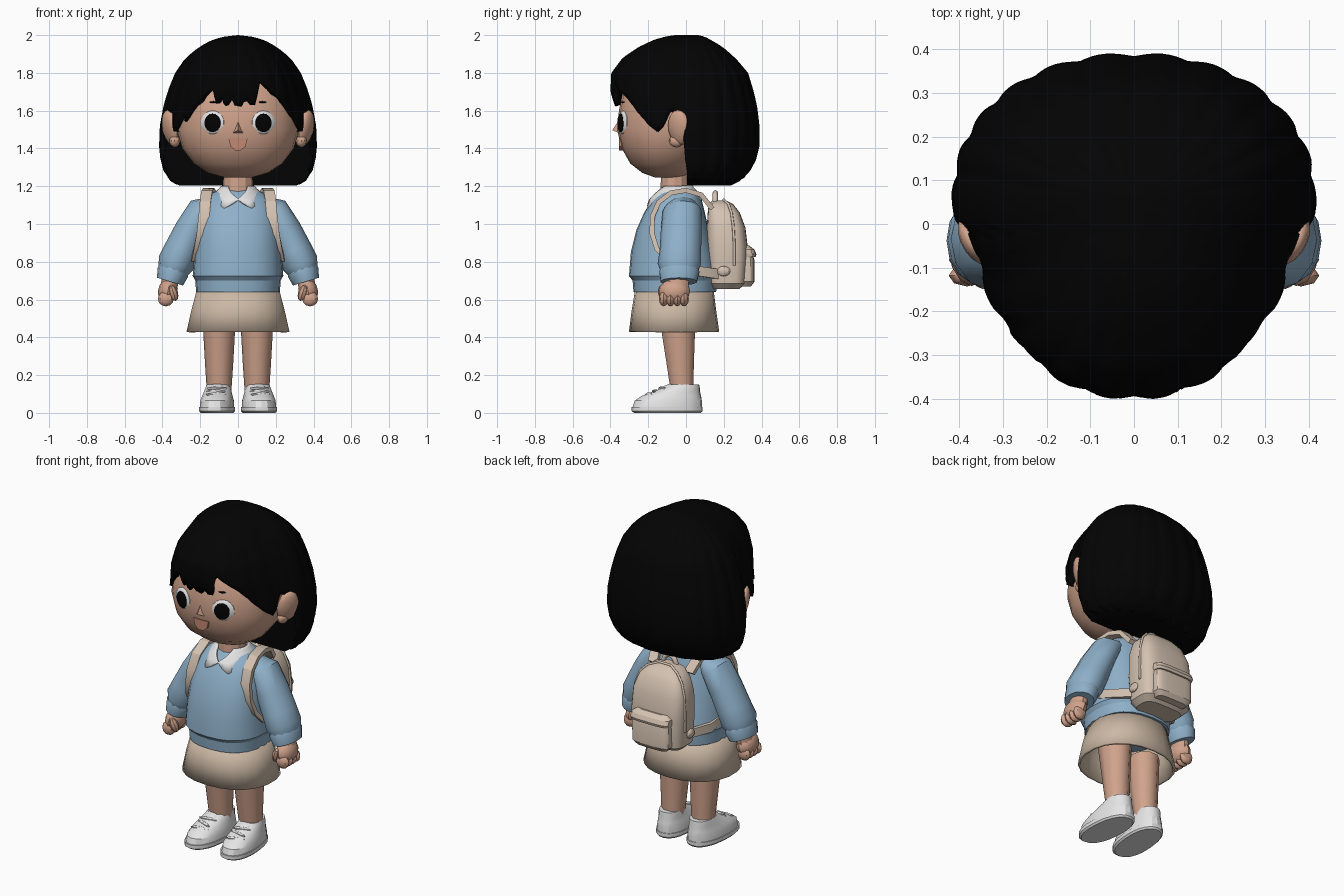
import bpy, bmesh, math
from math import sin, cos, pi, radians
from mathutils import Vector

if "Cube" in bpy.data.objects:
    bpy.data.objects.remove(bpy.data.objects["Cube"])

def material(name, r, g, b):
    m = bpy.data.materials.new(name)
    m.use_nodes = True
    m.diffuse_color = (r, g, b, 1)
    node = m.node_tree.nodes["Principled BSDF"]
    node.inputs["Base Color"].default_value = (r, g, b, 1)
    node.inputs["Roughness"].default_value = 0.8
    return m

SKIN = material("skin", .63, .365, .26)
HAIR = material("black hair", .001, .001, .001)
BLUE = material("blue knit", .27, .43, .58)
SAND = material("sand skirt", .6, .48, .375)
PACK = material("beige canvas", .66, .54, .44)
WHITE = material("white", .78, .78, .78)
LIP = material("mouth pink", .55, .25, .17)

def make(name, verts, faces, mat, angle=28, closed=True):
    mesh = bpy.data.meshes.new(name)
    mesh.from_pydata([tuple(v) for v in verts], [], faces)
    bm = bmesh.new()
    bm.from_mesh(mesh)
    bmesh.ops.remove_doubles(bm, verts=bm.verts, dist=0.0005)
    if closed:
        bmesh.ops.recalc_face_normals(bm, faces=bm.faces)
    bm.to_mesh(mesh)
    bm.free()
    mesh.materials.append(mat)
    ob = bpy.data.objects.new(name, mesh)
    bpy.context.collection.objects.link(ob)
    bpy.ops.object.select_all(action='DESELECT')
    ob.select_set(True)
    bpy.context.view_layer.objects.active = ob
    bpy.ops.object.shade_smooth_by_angle(angle=radians(angle))
    return ob

def skin_rings(rings, caps=True):
    n = len(rings[0])
    faces = [(i * n + j, i * n + (j + 1) % n, (i + 1) * n + (j + 1) % n, (i + 1) * n + j)
             for i in range(len(rings) - 1) for j in range(n)]
    if caps:
        faces += [tuple(range(n))[::-1], tuple(range((len(rings) - 1) * n, len(rings) * n))]
    return [v for r in rings for v in r], faces

def section(a, z, hx, yf, yb, yc=None, e=2.0):
    # point on a rounded cross-section; a = 0 faces the front, +90 degrees is the left side
    yc = (yf + yb) / 2 if yc is None else yc
    s, c = sin(a), cos(a)
    x = math.copysign(abs(s) ** (2 / e), s) * hx
    f = abs(c) ** (2 / e)
    return Vector((x, yc - (yc - yf) * f if c > 0 else yc + (yb - yc) * f, z))

def loft(name, rows, mat, n=20, e=2.0, caps=True, angle=28):
    rings = [[section(2 * pi * j / n, *r, None, e) for j in range(n)] for r in rows]
    return make(name, *skin_rings(rings, caps), mat, angle)

def lerp(table, t):
    # piecewise linear lookup in rows sorted by their first value
    t = min(max(t, table[0][0]), table[-1][0])
    for a, b in zip(table, table[1:]):
        if t <= b[0]:
            k = (t - a[0]) / (b[0] - a[0])
            return [p + (q - p) * k for p, q in zip(a[1:], b[1:])]

def shell(name, profile, top, bottom, mat, n, steps, thick, yc=None, e=2.0, scale=lambda d: 1):
    # hanging sheet whose upper and lower edges vary around the body
    rings = []
    for i in range(steps + 1):
        ring = []
        for j in range(n):
            deg = -180 + 360 * j / n
            hi, lo = top(deg), bottom(deg)
            z = hi + (lo - hi) * (i / steps) ** 1.7
            hx, yf, yb = (v * scale(deg) for v in lerp(profile, z))
            ring.append(section(radians(deg), z, hx, yf, yb, yc, e))
        rings.append(ring)
    verts, faces = skin_rings(rings, False)
    ob = make(name, verts, [f[::-1] for f in faces], mat, 40, False)
    mod = ob.modifiers.new("thickness", 'SOLIDIFY')
    mod.thickness, mod.offset = thick, -1
    return ob

def tube(name, pts, mat, n=10):
    # limb through (x, y, z, radius across, radius front-back)
    rings = []
    for i, p in enumerate(pts):
        a, b = pts[max(i - 1, 0)], pts[min(i + 1, len(pts) - 1)]
        t = Vector((b[0] - a[0], 0, b[2] - a[2])).normalized()
        across = Vector((t.z, 0, -t.x))
        rings.append([Vector(p[:3]) + across * p[3] * cos(2 * pi * j / n)
                      + Vector((0, p[4] * sin(2 * pi * j / n), 0)) for j in range(n)])
    return make(name, *skin_rings(rings), mat, 40)

def ribbon(name, pts, side, thick, mat):
    # flat strap; side is half of its width as a vector
    rings, side = [], Vector(side)
    for i, p in enumerate(pts):
        t = Vector(pts[min(i + 1, len(pts) - 1)]) - Vector(pts[max(i - 1, 0)])
        nrm = t.cross(side).normalized() * thick
        rings.append([Vector(p) + side + nrm, Vector(p) - side + nrm,
                      Vector(p) - side - nrm, Vector(p) + side - nrm])
    return make(name, *skin_rings(rings), mat)

def ball(name, loc, scale, mat, rot=(0, 0, 0), seg=14, rings=9):
    bm = bmesh.new()
    bmesh.ops.create_uvsphere(bm, u_segments=seg, v_segments=rings, radius=1)
    bmesh.ops.scale(bm, vec=scale, verts=bm.verts)
    verts, faces = [v.co.copy() for v in bm.verts], [[v.index for v in f.verts] for f in bm.faces]
    bm.free()
    ob = make(name, verts, faces, mat, 35)
    ob.location, ob.rotation_euler = loc, rot
    return ob

# head, neck and face
loft("head", [(1.245, .07, -.16, -.02), (1.27, .16, -.23, .02), (1.32, .235, -.295, .08),
              (1.4, .295, -.34, .14), (1.5, .325, -.365, .2), (1.6, .325, -.355, .23),
              (1.7, .3, -.335, .23), (1.8, .24, -.27, .2), (1.88, .12, -.15, .1)], SKIN, 24, 2.15)
loft("neck", [(1.08, .085, -.14, .02), (1.3, .075, -.13, .01)], SKIN, 12)
nose = [Vector(p) for p in ((-.034, -.35, 1.478), (.034, -.35, 1.478), (0, -.345, 1.565), (0, -.39, 1.497))]
make("nose", nose, [(0, 1, 3), (1, 2, 3), (2, 0, 3), (0, 2, 1)], SKIN)
lip = [(-.05, 1.452), (.05, 1.452), (.04, 1.41), (.015, 1.39), (-.015, 1.39), (-.04, 1.41)]
make("mouth", *skin_rings([[Vector((x, y, z)) for x, z in lip] for y in (-.356, -.33)]), LIP)
for s, side in ((1, "left"), (-1, "right")):
    turn = (0, 0, s * .34)
    ball(side + "_eye_white", (s * .134, -.331, 1.537), (.066, .02, .063), WHITE, turn)
    ball(side + "_pupil", (s * .135, -.346, 1.535), (.046, .01, .049), HAIR, turn)
    ball(side + "_eyebrow", (s * .13, -.335, 1.645), (.022, .008, .005), HAIR, turn, 8, 5)
    ball(side + "_ear", (s * .358, -.035, 1.51), (.034, .066, .095), SKIN, (0, s * .2, -s * .5))
    ball(side + "_ear_lobe", (s * .335, -.05, 1.44), (.03, .04, .035), SKIN, (0, 0, 0), 10, 6)

# hair: cap with cut fringe, and solid bob behind the ears
HAIR_FORM = [(1.2, .31, -.3, .23), (1.24, .375, -.33, .31), (1.32, .405, -.35, .365),
             (1.42, .415, -.36, .39), (1.52, .41, -.37, .388), (1.62, .392, -.375, .376),
             (1.7, .37, -.4, .358), (1.8, .33, -.395, .328), (1.88, .275, -.335, .26),
             (1.94, .2, -.245, .19), (1.975, .135, -.17, .13), (1.992, .075, -.11, .1), (2.0, .0002, -.06, .065)]
SIDE_EDGE = [(18, 1.75), (27, 1.71), (35, 1.66), (45, 1.58), (52, 1.53), (60, 1.49),
             (65, 1.52), (69, 1.6), (80, 1.58), (83, 1.22), (180, 1.215)]
FRINGE = [(-19, 1.69), (-15, 1.62), (-12, 1.67), (-9, 1.62), (-6, 1.63), (-5, 1.68),
          (-3, 1.63), (3, 1.62), (5, 1.67), (7, 1.63), (12, 1.63), (18, 1.75)]

def hairline(deg):
    if -19 <= deg <= 18:
        return lerp(FRINGE, deg)[0]
    edge = lerp(SIDE_EDGE, abs(deg) + (6 if -45 < deg < 0 else 0))[0]
    return edge + (.012 * sin(radians(deg) * 22) if abs(deg) > 84 else 0)

def locks(deg):
    # shallow strands all round, drawn in where the hair passes in front of the ears
    tuck = lerp([(30, 1), (58, .945), (72, .93), (84, 1), (180, 1)], abs(deg))[0]
    return tuck * (1 + .022 * (abs(sin(radians(deg) * 11)) - .6))

shell("hair_cap", HAIR_FORM, lambda d: 2.0, hairline, HAIR, 180, 20, .03, .06, 2.15, locks)
bob = []
for z in [1.205 + .04 * i for i in range(14)]:
    ring = [section(radians(4 * j), z, *(v * .985 for v in lerp(HAIR_FORM, z)), .06, 2.15) for j in range(90)]
    for p in ring:
        p.y = max(p.y, .005)
    bob.append(ring)
make("hair_bob", *skin_rings(bob), HAIR, 40)

# sweater and collar
loft("sweater_hem", [(.64, .222, -.278, .16), (.705, .226, -.283, .162)], BLUE, 24, 2.4)
loft("sweater_body", [(.695, .222, -.278, .16), (.725, .24, -.302, .172), (.85, .23, -.292, .15),
                      (.97, .218, -.262, .12), (1.06, .205, -.222, .1), (1.12, .185, -.185, .085),
                      (1.16, .145, -.15, .07), (1.185, .09, -.12, .04)], BLUE, 24, 2.4)
shell("shirt_collar", [(1.08, .168, -.224, .095), (1.14, .15, -.188, .092), (1.2, .088, -.135, .035)],
      lambda d: lerp([(0, 1.135), (35, 1.2), (180, 1.205)], abs(d))[0],
      lambda d: lerp([(0, 1.13), (20, 1.095), (28, 1.083), (50, 1.125), (180, 1.13)], abs(d))[0],
      WHITE, 40, 3, .012)

# skirt
skirt = loft("skirt", [(.43, .275, -.302, .176), (.54, .25, -.288, .16), (.66, .218, -.268, .145)],
             SAND, 22, 2.2, caps=False, angle=20)
skirt.modifiers.new("thickness", 'SOLIDIFY').thickness = .015

for s, side in ((1, "left"), (-1, "right")):
    # arm, cuff and hand
    def arm(name, pts, n=10, mat=BLUE):
        tube(side + name, [(s * p[0],) + p[1:] for p in pts], mat, n)
    arm("_sleeve", [(.13, -.02, 1.1, .05, .075), (.19, -.02, 1.07, .08, .103), (.246, -.025, .97, .088, .108),
                    (.298, -.03, .86, .094, .11), (.33, -.035, .79, .097, .115), (.346, -.035, .75, .08, .1)], 12)
    arm("_cuff", [(.338, -.035, .765, .08, .102), (.345, -.035, .745, .084, .108), (.36, -.038, .695, .072, .098)], 14)
    arm("_wrist", [(.355, -.04, .73, .045, .06), (.368, -.05, .65, .045, .065)], 10, SKIN)
    ball(side + "_palm", (s * .371, -.06, .645), (.052, .082, .066), SKIN, (0, -s * .2, 0), 12, 8)
    for i in range(4):
        ball(f"{side}_finger_{i + 1}", (s * .382, -.118 + .036 * i, .604), (.042, .025, .04), SKIN, (0, 0, 0), 8, 6)
    ball(side + "_thumb", (s * .342, -.122, .635), (.024, .026, .045), SKIN, (.2, s * .3, 0), 8, 6)

    # leg
    tube(side + "_leg", [(s * .1, -.02, .1, .064, .062), (s * .1, -.03, .25, .074, .075),
                         (s * .1, -.045, .5, .088, .1)], SKIN, 10)

    # shoe with sole, tongue and laces
    shoe = [loft(side + "_sole", [(0, .085, -.275, .08), (.01, .094, -.29, .088), (.032, .094, -.29, .088)],
                 WHITE, 20, 2.3),
            loft(side + "_shoe", [(.03, .09, -.284, .085), (.065, .088, -.272, .084), (.09, .08, -.235, .08),
                                  (.112, .073, -.18, .075), (.135, .067, -.12, .073), (.15, .062, -.095, .07)],
                 WHITE, 20, 2.2)]
    shoe.append(ball(side + "_shoe_tongue", (0, -.105, .128), (.042, .05, .018), WHITE, (.5, 0, 0), 10, 6))
    for i in range(3):
        shoe.append(ball(f"{side}_lace_{i + 1}", (0, -.128 - .035 * i, .13 - .016 * i),
                         (.055, .01, .01), WHITE, (0, 0, .25 * (-1) ** i), 8, 5))
    for ob in shoe:
        turn = s * .08
        x, y, z = ob.location
        ob.location = (s * .103 + x * cos(turn) - y * sin(turn), x * sin(turn) + y * cos(turn), z)
        ob.rotation_euler.z += turn

    # shoulder strap and the strap running back under the arm
    ribbon(side + "_strap", [(s * x, y, z) for x, y, z in (
        (.12, .14, 1.08), (.14, .08, 1.155), (.155, .0, 1.178), (.165, -.08, 1.165), (.173, -.145, 1.115),
        (.18, -.178, 1.04), (.19, -.18, .95), (.205, -.155, .87), (.218, -.1, .81))], (.029, 0, 0), .013, PACK)
    ribbon(side + "_lower_strap", [(s * x, y, z) for x, y, z in (
        (.218, -.11, .82), (.228, -.02, .78), (.215, .07, .75), (.15, .17, .735))], (0, 0, .026), .01, PACK)
    ball(side + "_strap_buckle", (s * .17, .2, .75), (.015, .035, .027), PACK, (0, 0, 0), 8, 6)

# backpack
loft("backpack_body", [(.655, .13, .14, .28), (.685, .162, .12, .318), (.85, .174, .11, .33), (.98, .168, .11, .315),
                       (1.06, .142, .115, .285), (1.105, .1, .12, .25), (1.125, .045, .14, .21)], PACK, 28, 3.6)
loft("backpack_pocket", [(.67, .1, .28, .345), (.695, .122, .28, .362), (.81, .124, .28, .362),
                         (.85, .118, .28, .35)], PACK, 24, 4)
loft("pocket_flap", [(.825, .125, .28, .368), (.84, .13, .28, .373), (.865, .127, .28, .362),
                     (.885, .1, .28, .335)], PACK, 24, 4)

def cord(name, pts, radius):
    curve = bpy.data.curves.new(name, 'CURVE')
    curve.dimensions, curve.bevel_depth, curve.bevel_resolution = '3D', radius, 2
    spline = curve.splines.new('POLY')
    spline.points.add(len(pts) - 1)
    for point, co in zip(spline.points, pts):
        point.co = (*co, 1)
    curve.materials.append(PACK)
    bpy.context.collection.objects.link(bpy.data.objects.new(name, curve))

half = [(.172, .255, .78), (.172, .255, .9), (.164, .25, .99), (.14, .24, 1.062), (.1, .225, 1.105), (.04, .2, 1.128)]
cord("backpack_zip", half + [(-x, y, z) for x, y, z in half[::-1]], .007)
cord("backpack_handle", [(.045 * cos(pi * i / 8), .155, 1.1 + .065 * sin(pi * i / 8)) for i in range(9)], .014)
